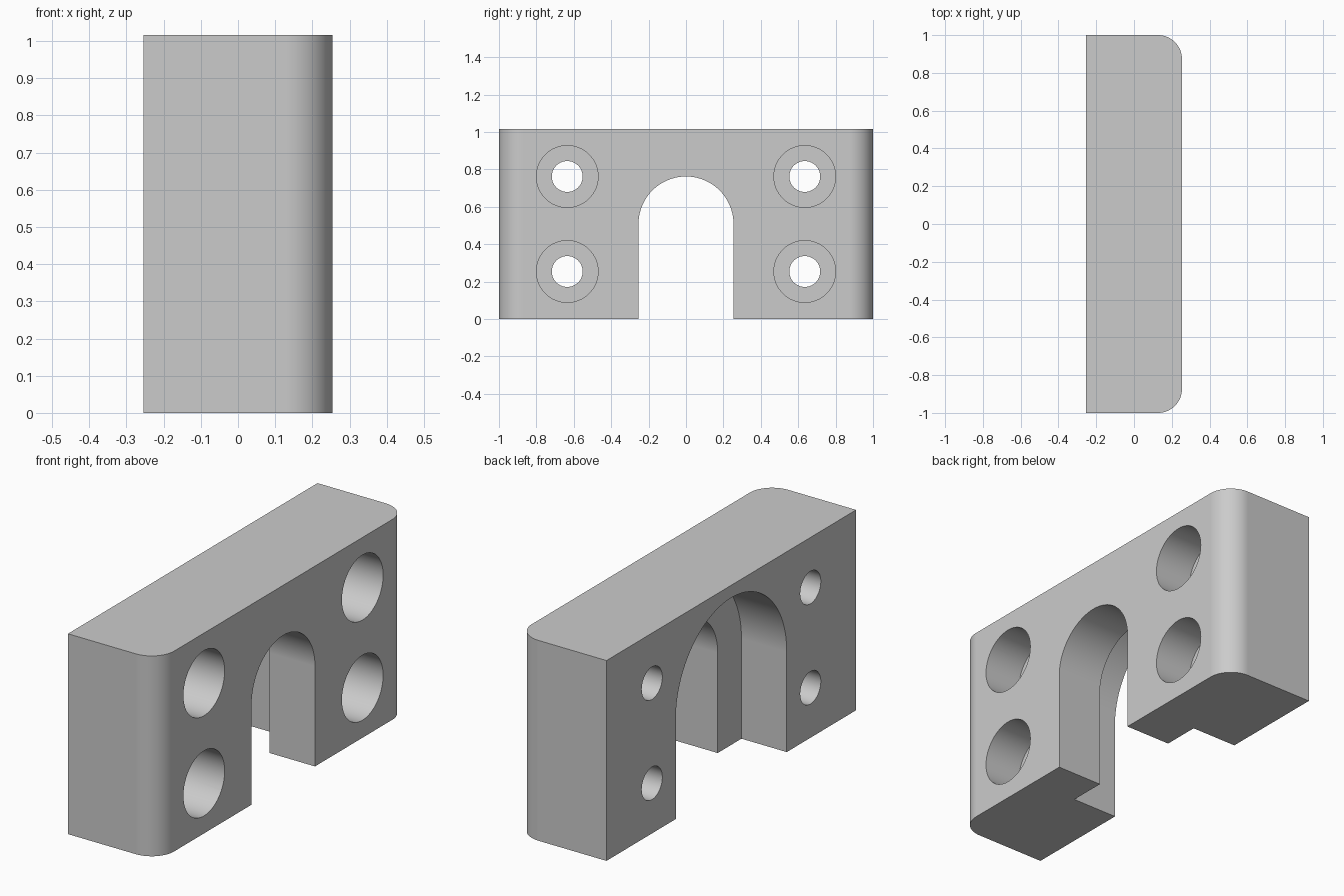
import bpy, bmesh
from math import sin, cos, pi

old = bpy.data.objects.get("Cube")
if old:
    bpy.data.objects.remove(old, do_unlink=True)

U = 0.03175                      # model units per design unit
HALF_X, HALF_Y, HEIGHT = 8 * U, 1.0, 32 * U

grey = bpy.data.materials.new("light_grey")
grey.use_nodes = True
grey.diffuse_color = (0.6, 0.6, 0.6, 1)
grey.node_tree.nodes["Principled BSDF"].inputs["Base Color"].default_value = (0.6, 0.6, 0.6, 1)


def arc(cy, cz, r, start, end, n):
    return [(cy + r * cos(start + (end - start) * i / n),
             cz + r * sin(start + (end - start) * i / n)) for i in range(n + 1)]


def prism(name, profile, x0, x1, fillet=0):
    """Extrude a y-z profile along x; optionally round the upright edges at x1."""
    bm = bmesh.new()
    base = bm.faces.new([bm.verts.new((x0, y, z)) for y, z in profile])
    ext = bmesh.ops.extrude_face_region(bm, geom=[base])
    for v in ext["geom"]:
        if isinstance(v, bmesh.types.BMVert):
            v.co.x = x1
    if fillet:
        upright = [e for e in bm.edges if all(abs(v.co.x - x1) < 1e-5 for v in e.verts)
                   and abs(e.verts[0].co.y - e.verts[1].co.y) < 1e-5]
        bmesh.ops.bevel(bm, geom=upright, offset=fillet, segments=20,
                        profile=0.5, affect='EDGES')
    bmesh.ops.recalc_face_normals(bm, faces=bm.faces)
    mesh = bpy.data.meshes.new(name)
    bm.to_mesh(mesh)
    bm.free()
    mesh.materials.append(grey)
    obj = bpy.data.objects.new(name, mesh)
    bpy.context.collection.objects.link(obj)
    return obj


def arch(r):
    """Round-topped slot open at the bottom."""
    return [(-r, -0.1), (r, -0.1)] + arc(0, 16 * U, r, 0, pi, 64)


# Main block with two rounded upright edges
block = prism("mounting_block",
              [(-HALF_Y, 0), (HALF_Y, 0), (HALF_Y, HEIGHT), (-HALF_Y, HEIGHT)],
              -HALF_X, HALF_X, 4 * U)

# Stepped arch: narrow all the way through, wide in the rear half
cutters = [prism("narrow_arch_cutter", arch(8 * U), -0.3, 0.3),
           prism("wide_arch_cutter", arch(14 * U), -0.3, 0)]

# Four counterbored screw holes
for y in (-20 * U, 20 * U):
    for z in (8 * U, 24 * U):
        for name, r, x0 in (("screw_hole_cutter", 2.6 * U, -0.3),
                            ("counterbore_cutter", 5.2 * U, HALF_X - 6.5 * U)):
            cutters.append(prism(name, arc(y, z, r, 0, 2 * pi, 64)[:-1], x0, 0.3))

bpy.ops.object.select_all(action='DESELECT')
block.select_set(True)
bpy.context.view_layer.objects.active = block
for cutter in cutters:
    cutter.hide_render = True
    cut = block.modifiers.new("cut", 'BOOLEAN')
    cut.operation, cut.solver, cut.object = 'DIFFERENCE', 'EXACT', cutter
    bpy.ops.object.modifier_apply(modifier=cut.name)
    bpy.data.objects.remove(cutter, do_unlink=True)

# Smooth curved walls, crisp edges, flat faces kept flat
bpy.ops.object.shade_smooth_by_angle(angle=pi / 6)
weighted = block.modifiers.new("flat_face_normals", 'WEIGHTED_NORMAL')
weighted.keep_sharp = True
